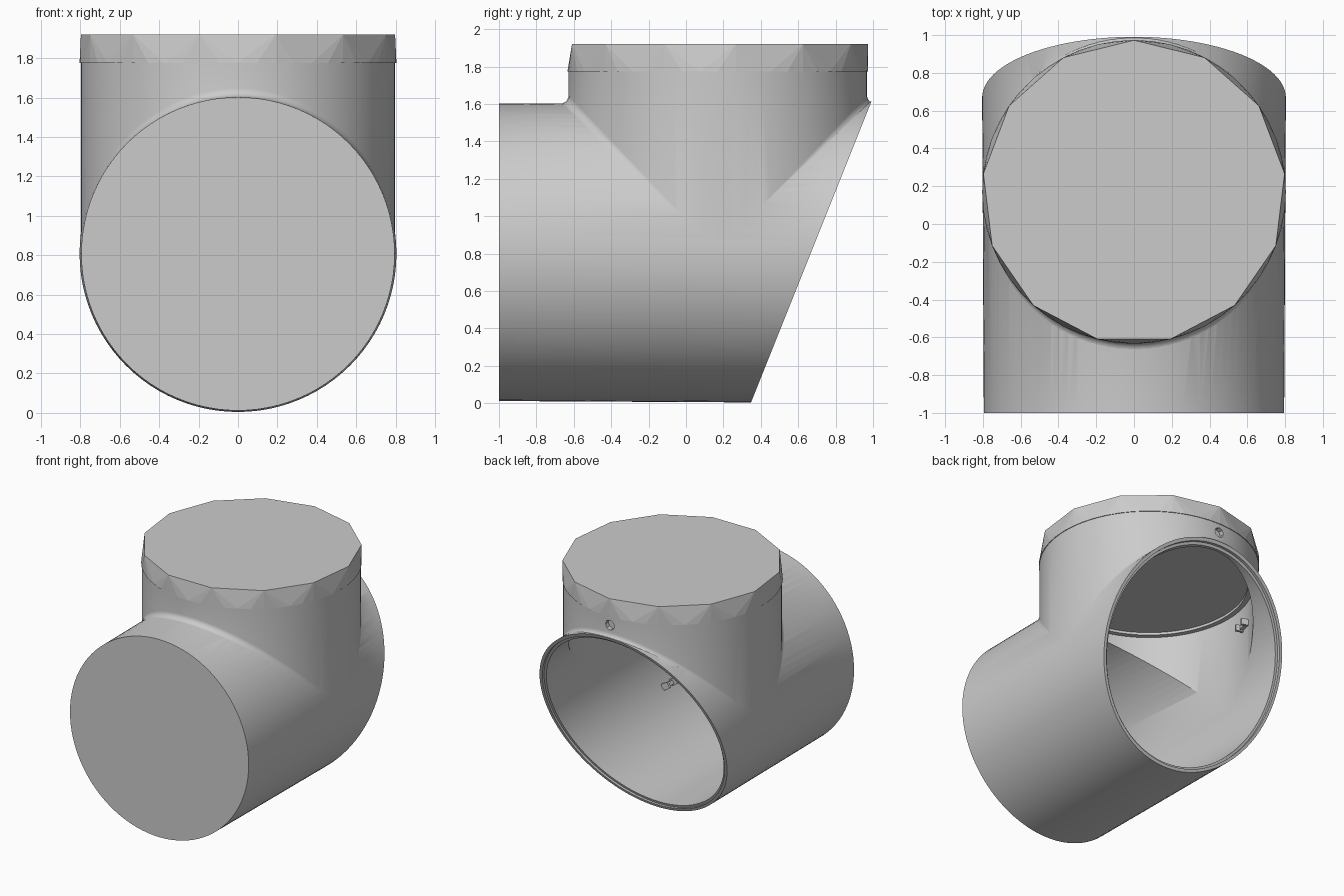
import bpy, bmesh
from math import sin, cos, pi, sqrt, radians
from mathutils import Vector, Matrix

if "Cube" in bpy.data.objects:
    bpy.data.objects.remove(bpy.data.objects["Cube"])

grey = bpy.data.materials.new("plain_grey")
grey.use_nodes = True
colour = (0.6, 0.6, 0.6, 1)
grey.diffuse_color = colour
grey.node_tree.nodes["Principled BSDF"].inputs["Base Color"].default_value = colour

AXIS_Z = 0.807      # height of the main pipe axis
BRANCH_Y = 0.17     # position of the upright branch
R = 0.798
BORE = 0.76
SLANT_NORMAL = Vector((0, 1, -0.4)).normalized()
SLANT_POINT = Vector((0, 0.35, 0.01))


def make_object(name, bm):
    bmesh.ops.recalc_face_normals(bm, faces=bm.faces)
    mesh = bpy.data.meshes.new(name)
    bm.to_mesh(mesh)
    bm.free()
    mesh.materials.append(grey)
    ob = bpy.data.objects.new(name, mesh)
    bpy.context.collection.objects.link(ob)
    return ob


def cylinder(name, start, end, r1, r2=None, sides=96):
    """Closed cylinder or cone between two points."""
    start, end = Vector(start), Vector(end)
    span = end - start
    turn = span.to_track_quat('Z', 'Y').to_matrix().to_4x4()
    bm = bmesh.new()
    bmesh.ops.create_cone(bm, cap_ends=True, segments=sides, radius1=r1,
                          radius2=r2 or r1, depth=span.length,
                          matrix=Matrix.Translation((start + end) / 2) @ turn)
    return make_object(name, bm)


def slice_slant(ob, offset=0, keep_front=True):
    """Cut an object along the slanted rear plane and close the cut."""
    bm = bmesh.new()
    bm.from_mesh(ob.data)
    geom = bm.verts[:] + bm.edges[:] + bm.faces[:]
    cut = bmesh.ops.bisect_plane(bm, geom=geom, plane_co=SLANT_POINT + SLANT_NORMAL * offset,
                                 plane_no=SLANT_NORMAL, clear_outer=keep_front,
                                 clear_inner=not keep_front)
    edges = [e for e in cut["geom_cut"] if isinstance(e, bmesh.types.BMEdge)]
    bmesh.ops.holes_fill(bm, edges=edges)
    bmesh.ops.recalc_face_normals(bm, faces=bm.faces)
    bm.to_mesh(ob.data)
    bm.free()


def combine(ob, tool, operation):
    mod = ob.modifiers.new(operation, 'BOOLEAN')
    mod.operation, mod.solver, mod.object = operation, 'EXACT', tool
    bpy.context.view_layer.objects.active = ob
    bpy.ops.object.modifier_apply(modifier=mod.name)
    bpy.data.objects.remove(tool)


def branch_solid(sides=96, steps=6, fillet=0.045):
    """Upright pipe whose foot flares softly onto the main pipe."""
    bm = bmesh.new()
    rings = []
    for k in range(-1, steps + 2):
        ring = []
        for i in range(sides):
            t = 2 * pi * (i + 0.5) / sides
            f = fillet * abs(cos(t))
            a = pi / 2 * min(max(k, 0), steps) / steps
            r = R + f * (1 - sin(a))
            x = r * sin(t)
            z = AXIS_Z + sqrt(max(R * R - x * x, 0)) + f * (1 - cos(a)) - 0.002
            if k == -1:
                r, z = R - 0.15, AXIS_Z - 0.1
            elif k == steps + 1:
                z = 1.78
            ring.append(bm.verts.new((r * sin(t), BRANCH_Y + r * cos(t), z)))
        rings.append(ring)
    for low, high in zip(rings, rings[1:]):
        for i in range(sides):
            j = (i + 1) % sides
            bm.faces.new((low[i], low[j], high[j], high[i]))
    bm.faces.new(rings[0])
    bm.faces.new(rings[-1])
    return make_object("branch", bm)


# Pipe body: main pipe plus upright branch, trimmed by the slanted plane
body = cylinder("pipe_body", (0, -1, AXIS_Z), (0, 1.4, AXIS_Z), 0.795, 0.808)
combine(body, branch_solid(), 'UNION')
slice_slant(body)

# Hollow inside: long bore, branch bore and its shallow ceiling recess
combine(body, cylinder("bore", (0, -0.98, AXIS_Z), (0, 1.6, AXIS_Z), BORE), 'DIFFERENCE')
for radius, top in ((BORE - 0.002, 1.61), (0.72, 1.63)):
    tool = cylinder("branch_bore", (0, BRANCH_Y, AXIS_Z), (0, BRANCH_Y, top), radius)
    combine(body, tool, 'DIFFERENCE')

# Stepped lip around the slanted opening
lip = cylinder("lip", (0, -0.5, AXIS_Z), (0, 1.7, AXIS_Z), 0.78)
slice_slant(lip, -0.02, keep_front=False)
combine(body, lip, 'DIFFERENCE')

# Small round hole in the back of the branch
combine(body, cylinder("hole", (0, 0.93, 1.705), (0, 1.2, 1.705), 0.04, sides=8), 'DIFFERENCE')

bpy.ops.object.select_all(action='DESELECT')
body.select_set(True)
bpy.context.view_layer.objects.active = body
bpy.ops.object.shade_smooth_by_angle(angle=radians(30))

# Faceted collar: fine lower ring joined by triangles to a coarse top ring
bm = bmesh.new()
N = 13


def ring_vert(t, r, z):
    return bm.verts.new((r * sin(t), BRANCH_Y + r * cos(t), z))


top = [ring_vert(2 * pi * i / N, 0.803, 1.92) for i in range(N)]
low = [ring_vert(2 * pi * i / (4 * N), 0.804, 1.775) for i in range(4 * N)]
for i in range(N):
    b = [low[(4 * i + k) % (4 * N)] for k in range(-2, 3)]
    for p, q in zip(b, b[1:]):
        bm.faces.new((p, q, top[i]))
    bm.faces.new((b[-1], top[(i + 1) % N], top[i]))
bm.faces.new(top)
bm.faces.new(low)
make_object("collar", bm)


# Small U-shaped clips on the inner walls
def clip(name, place, inward):
    turn = Vector(inward).to_track_quat('Y', 'Z').to_matrix().to_4x4()
    bm = bmesh.new()
    for x, y, sx, sy, sz in ((0, 0.01, 0.12, 0.04, 0.03),
                             (-0.05, 0.03, 0.02, 0.06, 0.05),
                             (0.05, 0.03, 0.02, 0.06, 0.05)):
        bmesh.ops.create_cube(bm, size=1, matrix=Matrix.Translation(place) @ turn
                              @ Matrix.Translation((x, y, 0)) @ Matrix.Diagonal((sx, sy, sz, 1)))
    make_object(name, bm)


clip("right_clip", (-0.72, 0.41, 1.43), (1, -0.3, 0))
clip("left_clip", (0.65, -0.69, 0.42), (-0.86, 0, 0.5))
